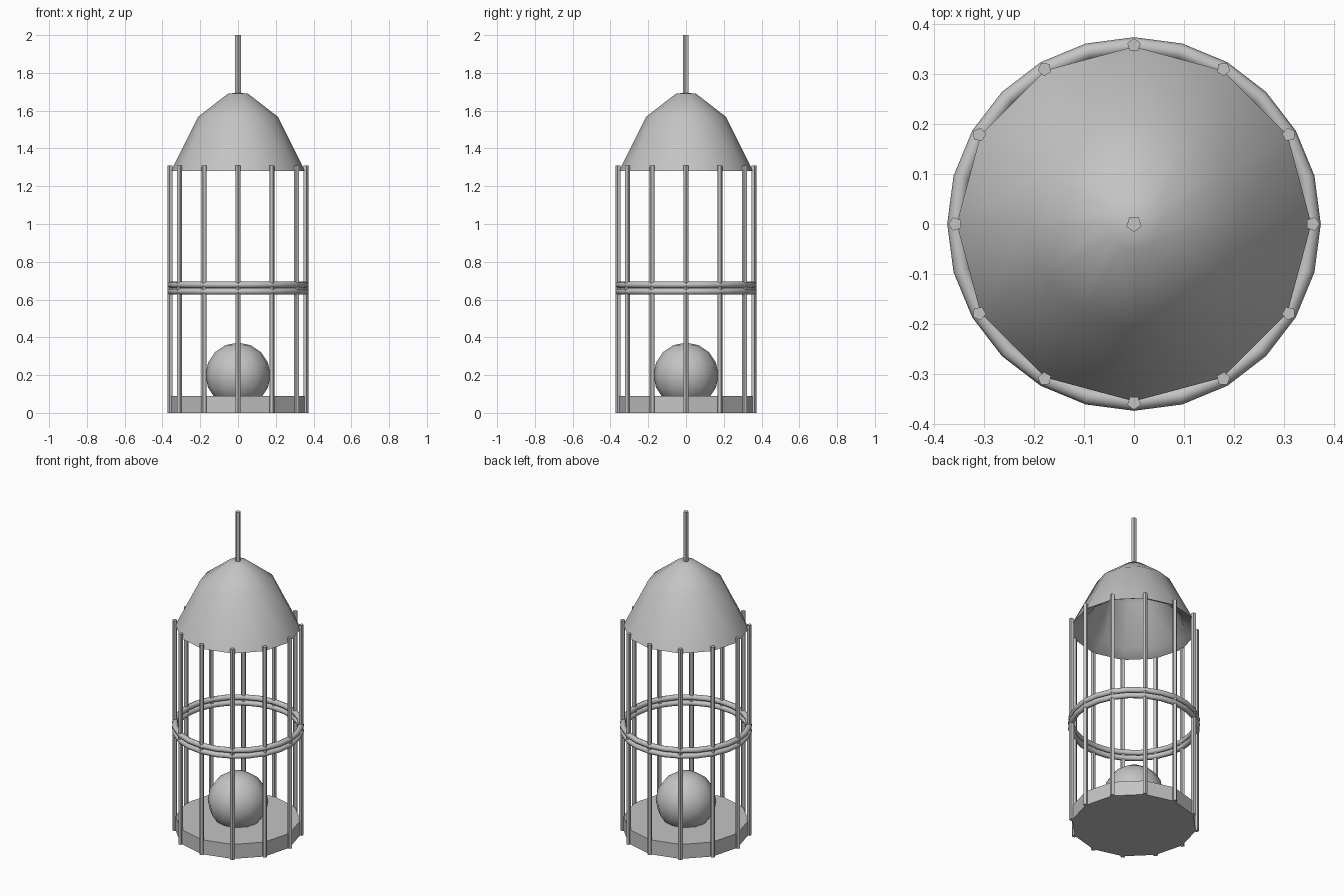
import bpy
import bmesh
import math

cube = bpy.data.objects.get("Cube")
if cube:
    bpy.data.objects.remove(cube, do_unlink=True)

metal = bpy.data.materials.new("grey_metal")
GREY = (0.55, 0.55, 0.55, 1.0)
metal.use_nodes = True
metal.diffuse_color = GREY
metal.node_tree.nodes["Principled BSDF"].inputs["Base Color"].default_value = GREY


def lathe(name, profile, sides, centre=(0, 0), start=math.pi / 2, smooth=None, loop=False):
    """Revolve (radius, height) points; a zero radius makes a pole."""
    bm = bmesh.new()
    rings = []
    for r, z in profile:
        if r == 0:
            rings.append([bm.verts.new((*centre, z))] * sides)
            continue
        angles = [start + math.tau * i / sides for i in range(sides)]
        rings.append([bm.verts.new((centre[0] + r * math.cos(a),
                                    centre[1] + r * math.sin(a), z)) for a in angles])
    pairs = list(zip(rings, rings[1:]))
    if loop:
        pairs.append((rings[-1], rings[0]))
    for low, high in pairs:
        for i in range(sides):
            j = (i + 1) % sides
            corners = dict.fromkeys((low[i], low[j], high[j], high[i]))
            bm.faces.new(list(corners))
    bmesh.ops.recalc_face_normals(bm, faces=bm.faces)
    mesh = bpy.data.meshes.new(name)
    bm.to_mesh(mesh)
    bm.free()
    mesh.materials.append(metal)
    obj = bpy.data.objects.new(name, mesh)
    bpy.context.collection.objects.link(obj)
    if smooth:
        bpy.ops.object.select_all(action='DESELECT')
        obj.select_set(True)
        bpy.context.view_layer.objects.active = obj
        bpy.ops.object.shade_smooth_by_angle(angle=math.radians(smooth))
    return obj


def rod(name, radius, bottom, top, centre=(0, 0), start=0.0):
    return lathe(name, [(0, bottom), (radius, bottom), (radius, top), (0, top)],
                 5, centre, start)


# Floor plate
lathe("floor_plate", [(0, 0), (0.355, 0), (0.355, 0.09), (0, 0.09)], 12)

# Ball resting in the floor
BALL_R, BALL_Z, STEPS = 0.172, 0.2, 8
ball = [(BALL_R * math.sin(math.pi * i / STEPS) if 0 < i < STEPS else 0,
         BALL_Z - BALL_R * math.cos(math.pi * i / STEPS)) for i in range(STEPS + 1)]
lathe("ball", ball, 12, smooth=60)

# Upright bars, each with a corner facing outward
for i in range(12):
    a = math.tau * i / 12
    rod(f"bar_{i + 1}", 0.014, 0, 1.31,
        (0.358 * math.cos(a), 0.358 * math.sin(a)), a)

# Pair of hoops around the bars
for name, z in (("lower_hoop", 0.643), ("upper_hoop", 0.678)):
    tube = [(0.357 + 0.017 * math.cos(math.tau * k / 8),
             z + 0.017 * math.sin(math.tau * k / 8)) for k in range(8)]
    lathe(name, tube, 24, smooth=60, loop=True)

# Hollow domed roof with a thick sloping lip
lathe("roof_dome", [(0, 1.695), (0.053, 1.69), (0.212, 1.567), (0.355, 1.28),
                    (0.285, 1.318), (0.17, 1.54), (0.042, 1.64), (0, 1.645)],
      12, smooth=60)

# Hanging pole
rod("hanging_pole", 0.016, 1.66, 2.0, start=-math.pi / 2)
